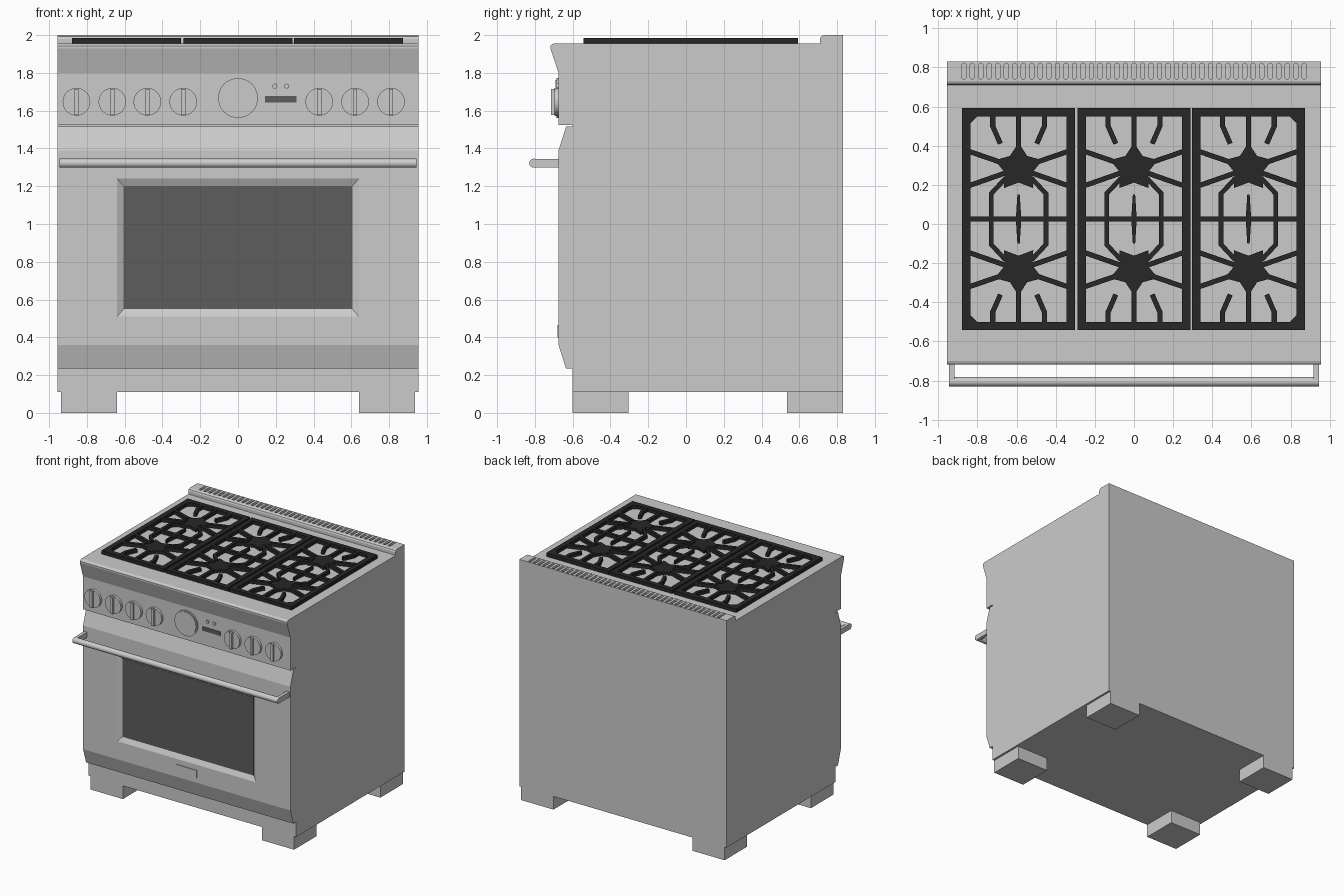
import bpy, bmesh, math
from mathutils import Vector

if "Cube" in bpy.data.objects:
    bpy.data.objects.remove(bpy.data.objects["Cube"])


def material(name, v):
    m = bpy.data.materials.new(name)
    m.diffuse_color = (v, v, v, 1)
    m.use_nodes = True
    m.node_tree.nodes["Principled BSDF"].inputs["Base Color"].default_value = m.diffuse_color
    return m


STEEL = material("brushed_steel", 0.6)
GLASS = material("dark_glass", 0.11)
IRON = material("black_iron", 0.02)
W = 0.955  # half width of the range


def prism(bm, pts, axis, a, b, pts_b=None):
    """Sweep a 2D outline along an axis from a to b (optionally to a second outline)."""
    def place(p, d):
        return {"x": (d, p[0], p[1]), "y": (p[0], d, p[1]), "z": (p[0], p[1], d)}[axis]
    lo = [bm.verts.new(place(p, a)) for p in pts]
    hi = [bm.verts.new(place(p, b)) for p in (pts_b or pts)]
    bm.faces.new(lo)
    bm.faces.new(hi)
    n = len(pts)
    for i in range(n):
        j = (i + 1) % n
        bm.faces.new((lo[i], lo[j], hi[j], hi[i]))


def rect(x0, x1, y0, y1):
    return [(x0, y0), (x1, y0), (x1, y1), (x0, y1)]


def circle(cx, cy, r, n=40):
    return [(cx + r * math.cos(2 * math.pi * i / n), cy + r * math.sin(2 * math.pi * i / n))
            for i in range(n)]


def finish(name, bm, mat, smooth=False):
    bmesh.ops.recalc_face_normals(bm, faces=bm.faces)
    me = bpy.data.meshes.new(name)
    bm.to_mesh(me)
    bm.free()
    me.materials.append(mat)
    ob = bpy.data.objects.new(name, me)
    bpy.context.collection.objects.link(ob)
    if smooth:
        bpy.ops.object.select_all(action="DESELECT")
        ob.select_set(True)
        bpy.context.view_layer.objects.active = ob
        bpy.ops.object.shade_smooth_by_angle(angle=math.radians(35))
    return ob


def part(name, mat, *prisms, smooth=False):
    bm = bmesh.new()
    for p in prisms:
        prism(bm, *p)
    return finish(name, bm, mat, smooth)


def cut(ob, cutter):
    cutter.hide_render = True
    mod = ob.modifiers.new("cut", "BOOLEAN")
    mod.operation, mod.solver, mod.object = "DIFFERENCE", "EXACT", cutter
    bpy.context.view_layer.objects.active = ob
    bpy.ops.object.modifier_apply(modifier=mod.name)
    bpy.data.objects.remove(cutter)


# Cabinet with cooktop edge and control panel, side profile (y, z)
part("cabinet", STEEL, ([
    (-0.6, 0.11), (0.83, 0.11), (0.83, 1.955), (-0.70, 1.955), (-0.712, 1.95),
    (-0.718, 1.942), (-0.718, 1.93), (-0.675, 1.80), (-0.675, 1.525), (-0.6, 1.525)],
    "x", -W, W))

# Feet
for sx, side in ((-1, "left"), (1, "right")):
    for y0, y1, end in ((-0.6, -0.305, "front"), (0.535, 0.83, "back")):
        part(f"{end}_{side}_foot", STEEL,
             (rect(sx * 0.64, sx * 0.937, y0, y1), "z", 0, 0.11))

# Oven door with bevelled window recess
door = part("oven_door", STEEL, ([
    (-0.6, 0.235), (-0.635, 0.235), (-0.675, 0.36), (-0.675, 1.39),
    (-0.635, 1.515), (-0.6, 1.515)], "x", -W, W))
cut(door, part("window_cutter", STEEL,
               (rect(-0.64, 0.64, 0.51, 1.24), "y", -0.675, -0.655,
                rect(-0.605, 0.605, 0.55, 1.20)),
               (rect(-0.64, 0.64, 0.51, 1.24), "y", -0.70, -0.675)))
part("oven_window", GLASS, (rect(-0.605, 0.605, 0.55, 1.20), "y", -0.657, -0.65))
part("door_plate", STEEL, (rect(-0.095, 0.095, 0.40, 0.465), "y", -0.681, -0.674))

# Door handle: round bar on two end brackets
part("door_handle", STEEL, (circle(-0.806, 1.322, 0.024, 24), "x", -0.945, 0.945),
     *[(rect(min(a, b), max(a, b), -0.806, -0.67), "z", 1.30, 1.344)
       for a, b in ((-0.945, -0.918), (0.918, 0.945))], smooth=True)

# Back riser with a row of vent slots
riser = part("back_riser", STEEL, ([
    (0.71, 1.955), (0.83, 1.955), (0.83, 2.0), (0.728, 2.0), (0.715, 1.993), (0.71, 1.98)],
    "x", -W, W))


def slot(cx, y0, y1, r, n=6):
    top = [(cx + r * math.cos(math.pi * i / n), y1 - r + r * math.sin(math.pi * i / n))
           for i in range(n + 1)]
    return top + [(2 * cx - x, y0 + y1 - y) for x, y in top]


cut(riser, part("vent_cutter", STEEL,
                *[(slot(-0.87 + i * 0.0435, 0.74, 0.822, 0.011), "z", 1.97, 2.02)
                  for i in range(41)]))

# Control knobs: disc and grip bar
for i, x in enumerate((-0.855, -0.665, -0.48, -0.29, 0.43, 0.62, 0.81)):
    part(f"knob_{i + 1}", STEEL, (circle(x, 1.647, 0.073), "y", -0.696, -0.67),
         (rect(x - 0.011, x + 0.011, 1.578, 1.716), "y", -0.715, -0.69), smooth=True)

# Central dial, display and buttons
part("dial_rim", STEEL, (circle(0, 1.667, 0.105, 48), "y", -0.685, -0.67), smooth=True)
part("dial_face", STEEL, (circle(0, 1.667, 0.096, 48), "y", -0.691, -0.68), smooth=True)
part("display", GLASS, (rect(0.142, 0.31, 1.643, 1.677), "y", -0.679, -0.672))
part("display_buttons", STEEL, *[(circle(x, 1.73, 0.013, 16), "y", -0.685, -0.67)
                                 for x in (0.195, 0.257)], smooth=True)


# Burner grates
def bar(bm, path, w, z0=1.955, z1=1.984):
    for p, q in zip(path, path[1:]):
        p, q = Vector(p), Vector(q)
        d = (q - p).normalized()
        n = Vector((-d.y, d.x)) * w / 2
        p, q = p - d * w * 0.2, q + d * w * 0.2
        prism(bm, [p + n, p - n, q - n, q + n], "z", z0, z1)


MID, HW, HL, FR = 0.025, 0.288, 0.567, 0.042  # grate centre y, half sizes, frame width
for name, cx, outer in (("left", -0.59, -1), ("centre", 0, 0), ("right", 0.585, 1)):
    bm = bmesh.new()
    # Frame, cross bar and centre spindle
    for s in (-1, 1):
        a, b = sorted((cx + s * HW, cx + s * (HW - FR)))
        prism(bm, rect(a, b, MID - HL, MID + HL), "z", 1.955, 1.984)
        a, b = sorted((MID + s * HL, MID + s * (HL - FR)))
        prism(bm, rect(cx - HW + FR, cx + HW - FR, a, b), "z", 1.955, 1.984)
    bar(bm, [(cx - HW + FR, MID), (cx + HW - FR, MID)], 0.025)
    prism(bm, [(cx - 0.006, MID - 0.125), (cx + 0.006, MID - 0.125), (cx + 0.014, MID),
               (cx + 0.006, MID + 0.125), (cx - 0.006, MID + 0.125), (cx - 0.014, MID)],
          "z", 1.955, 1.984)
    for sy in (-1, 1):
        def at(x, y):
            return (cx + x, MID + sy * y)
        bar(bm, [at(0, 0.53), at(0, 0.36)], 0.024)
        for sx in (-1, 1):
            # Fingers reaching toward the burner, and half of the ring
            bar(bm, [at(sx * 0.132, 0.53), at(sx * 0.132, 0.475), at(sx * 0.095, 0.39)], 0.026)
            bar(bm, [at(sx * 0.25, 0.345), at(sx * 0.09, 0.29)], 0.026)
            bar(bm, [at(sx * 0.25, 0.172), at(sx * 0.07, 0.235)], 0.026)
            bar(bm, [at(sx * 0.07, 0.205), at(sx * 0.14, 0.13), at(sx * 0.14, 0)], 0.024)
        if outer:
            # Filled outer corners
            x, y = outer * (HW - FR), HL - FR
            prism(bm, [at(x, y), at(x - outer * 0.035, y), at(x, y - 0.035)], "z", 1.955, 1.984)
    finish(f"{name}_grate", bm, IRON)

    # Star-shaped burners, one point toward the outer edge
    for sy, end in ((-1, "front"), (1, "back")):
        star = []
        for k in range(10):
            r = 0.075 if k % 2 else 0.128
            t = math.pi / 2 + k * math.pi / 5
            star.append((cx + r * math.cos(t), MID + sy * (0.262 + r * math.sin(t))))
        part(f"{name}_{end}_burner", IRON, (star, "z", 1.955, 1.978))
